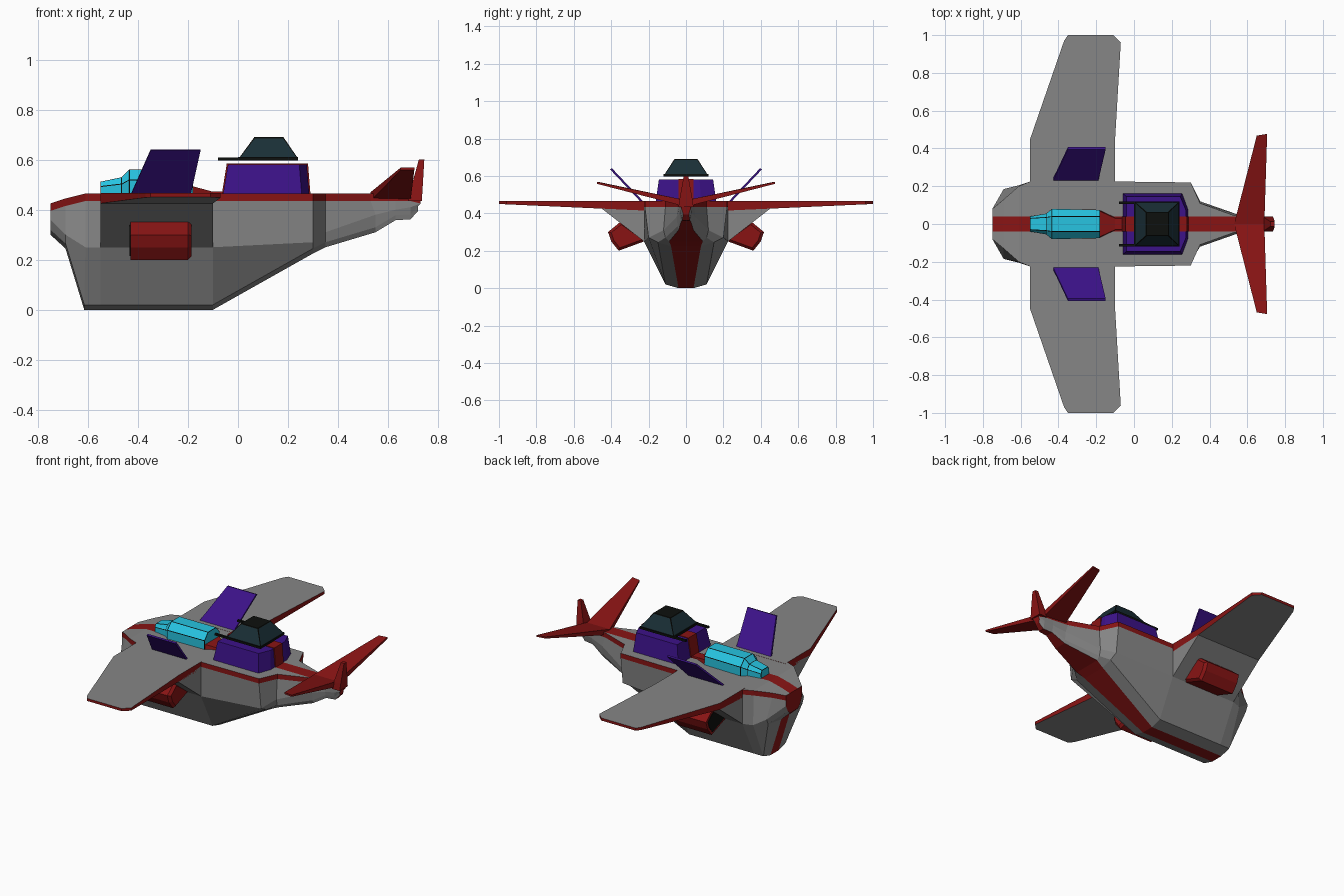
import bpy, bmesh
from mathutils import Vector

if "Cube" in bpy.data.objects:
    bpy.data.objects.remove(bpy.data.objects["Cube"])


def material(name, rgb):
    m = bpy.data.materials.new(name)
    m.use_nodes = True
    m.diffuse_color = (*rgb, 1)
    m.node_tree.nodes["Principled BSDF"].inputs["Base Color"].default_value = (*rgb, 1)
    return m


MATS = [material("hull grey", (.24, .24, .24)),
        material("trim red", (.25, .007, .007)),
        material("fin purple", (.045, .006, .25)),
        material("canopy cyan", (.02, .55, .75)),
        material("frame black", (.004, .005, .004)),
        material("dome teal", (.01, .028, .037))]
GREY, RED, PURPLE, CYAN, BLACK, TEAL = range(6)


def loft(name, rings, paint, frame=0):
    """Skin equal rings of points and cap both ends. paint is a colour index,
    or a function of the side number (-1 first cap, -2 last cap).
    frame insets every face, leaving black borders."""
    bm = bmesh.new()
    rows = [[bm.verts.new(p) for p in ring] for ring in rings]
    n = len(rows[0])
    rule = paint if callable(paint) else lambda j: paint
    for a, b in zip(rows, rows[1:]):
        for j in range(n):
            k = (j + 1) % n
            bm.faces.new((a[j], a[k], b[k], b[j])).material_index = rule(j)
    bm.faces.new(rows[0]).material_index = rule(-1)
    bm.faces.new(rows[-1]).material_index = rule(-2)
    bmesh.ops.recalc_face_normals(bm, faces=bm.faces)
    if frame:
        rims = bmesh.ops.inset_individual(bm, faces=bm.faces[:], thickness=frame)
        for f in rims["faces"]:
            f.material_index = BLACK
    me = bpy.data.meshes.new(name)
    bm.to_mesh(me)
    bm.free()
    for m in MATS:
        me.materials.append(m)
    ob = bpy.data.objects.new(name, me)
    bpy.context.collection.objects.link(ob)
    return ob


def rect(x0, x1, w, z):
    return [(x0, -w, z), (x1, -w, z), (x1, w, z), (x0, w, z)]


def mirrored(half):
    return half + [(x, -y, z) for x, y, z in reversed(half)]


# Hull stations: top edge, middle edge, bottom edge, belly stripe half width
stations = [
    ((-.75, .08, .425), (-.75, .08, .36), (-.75, .06, .32), .04),
    ((-.69, .13, .445), (-.69, .185, .30), (-.69, .17, .265), .04),
    ((-.61, .20, .465), (-.61, .205, .25), (-.615, .11, .02), .04),
    ((-.55, .225, .465), (-.55, .225, .25), (-.55, .11, .02), .04),
    ((-.10, .225, .465), (-.10, .225, .25), (-.10, .11, .02), .04),
    ((.30, .22, .465), (.30, .20, .27), (.30, .15, .245), .08),
    ((.35, .11, .465), (.35, .12, .31), (.35, .11, .27), .09),
    ((.53, .045, .465), (.55, .05, .38), (.55, .045, .33), .04),
    ((.63, .035, .465), (.63, .035, .40), (.63, .03, .378), .025),
    ((.69, .03, .465), (.69, .03, .41), (.69, .025, .382), .02),
    ((.73, .025, .455), (.73, .025, .425), (.72, .02, .415), .015),
]
hull = []
for top, mid, low, stripe in stations:
    hull.append(mirrored([
        (top[0], min(.04, top[1] * .9), top[2]), top,
        (top[0], top[1], top[2] - .03), mid, low,
        (low[0], stripe, low[2] - .02)]))
loft("hull", hull, lambda j: RED if j in (-1, -2, 1, 5, 9, 11) else GREY)

# Canopy with dark frame lines: x, base half width, roof half width, roof height
canopy = [mirrored([(x, t, z), (x, w, .47 + (z - .47) * .55), (x, w, .46)])
          for x, w, t, z in [(-.55, .04, .03, .512), (-.465, .055, .035, .53),
                             (-.435, .08, .04, .56), (-.18, .075, .04, .56)]]
loft("canopy", canopy, CYAN, .003)
loft("canopy_fairing", [
    mirrored([(-.185, .07, .495), (-.185, .075, .46)]),
    mirrored([(-.10, .03, .472), (-.10, .035, .46)]),
    mirrored([(-.05, .03, .472), (-.05, .035, .46)])], RED)

# Turret base, with the centre stripe running over it
def base_ring(x0, x1, w, z):
    return [(x0, -w, z), (x1 - .03, -w, z), (x1, -w * .5, z),
            (x1, w * .5, z), (x1 - .03, w, z), (x0, w, z)]


loft("turret_base", [base_ring(-.06, .285, .162, .46),
                     base_ring(-.04, .275, .145, .58)], PURPLE)
loft("turret_stripe", [rect(-.065, .29, .04, .46),
                       rect(-.045, .28, .04, .584)], RED)

# Turret dome on a dark plate, with two thin guns
loft("turret_plate", [rect(0, .24, .12, .597), rect(0, .24, .12, .61)], BLACK)
loft("turret_dome", [rect(.005, .238, .115, .608), rect(.065, .182, .062, .69)],
     lambda j: TEAL if j >= 0 else BLACK, .006)

# Paired parts on both flanks
for side, s in (("front", -1), ("rear", 1)):
    def flank(points):
        return [(x, s * y, z) for x, y, z in points]

    # Wing: flat top, underside thinning to the tip, red edges
    plan = [(-.55, .2), (-.55, .45), (-.37, .97), (-.35, 1), (-.11, 1),
            (-.07, .96), (-.10, .45), (-.10, .2)]
    loft(f"{side}_wing", [
        flank([(x, y, .466) for x, y in plan]),
        flank([(x, y, .405 + .045 * y) for x, y in plan])],
        lambda j: RED if j >= 0 else GREY)

    # Wing root blending into the hull
    loft(f"{side}_wing_root", [
        flank([(x, .2, .24), (x, .225, .25), (x, .45, .425), (x, .2, .44)])
        for x in (-.55, -.10)], GREY)

    # Engine pod with a dark intake
    pod = [(.35, .355), (.417, .30), (.40, .25), (.36, .2), (.21, .255)]
    mid = Vector((.33, .28))
    small = [mid + (Vector(p) - mid) * .8 for p in pod]
    loft(f"{side}_pod", [
        flank([(-.43, y, z) for y, z in pod]),
        flank([(-.20, y, z) for y, z in pod]),
        flank([(-.185, y, z) for y, z in small])], RED)
    loft(f"{side}_pod_intake", [
        flank([(x, y, z) for y, z in small]) for x in (-.433, -.425)], BLACK)

    # Slanted back fin
    fin = [(-.43, .225, .46), (-.35, .395, .64), (-.15, .395, .64), (-.19, .225, .46)]
    loft(f"{side}_fin", [
        flank(fin), flank([(x, y + .012, z - .004) for x, y, z in fin])], PURPLE)

    # Tailplane
    loft(f"{side}_tailplane", [
        flank([(.53, .0, .47), (.69, .0, .47), (.69, .0, .435), (.53, .0, .435)]),
        flank([(.65, .468, .568), (.705, .477, .568),
               (.705, .477, .558), (.65, .468, .558)])], RED)

    loft(f"{side}_gun", [
        flank([(x, .105, .597), (x, .118, .597), (x, .118, .609), (x, .105, .609)])
        for x in (-.08, .05)], BLACK)

# Tail fin
loft("tail_fin", [rect(.68, .735, .04, .435), rect(.69, .738, .034, .48),
                  rect(.723, .745, .012, .6)], RED)
